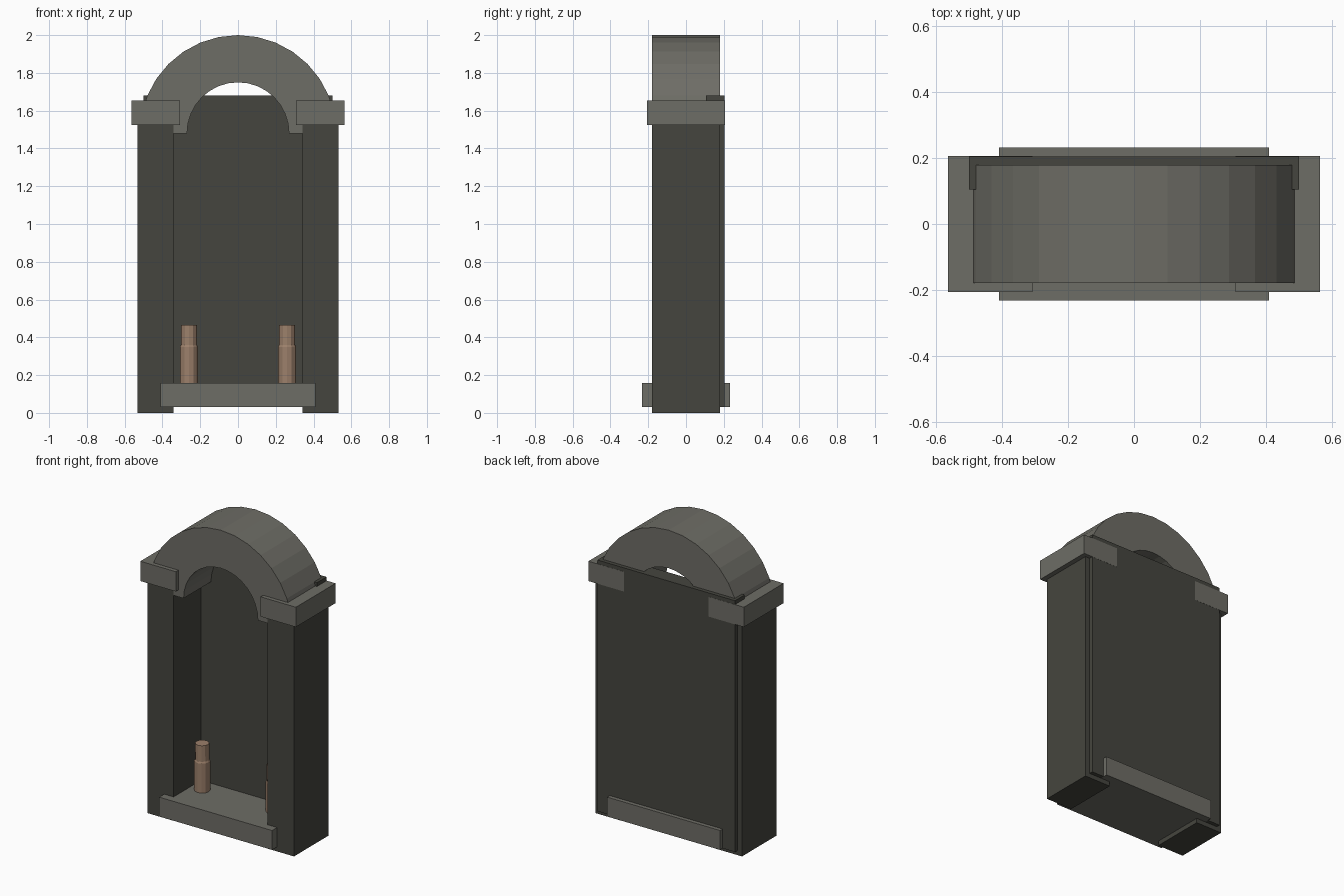
import bpy, bmesh, math

if "Cube" in bpy.data.objects:
    bpy.data.objects.remove(bpy.data.objects["Cube"])


def material(name, rgb):
    m = bpy.data.materials.new(name)
    m.diffuse_color = (*rgb, 1)
    m.use_nodes = True
    m.node_tree.nodes["Principled BSDF"].inputs["Base Color"].default_value = m.diffuse_color
    return m


DARK = material("dark_stone", (0.060, 0.060, 0.049))
GREY = material("grey_stone", (0.155, 0.153, 0.132))
WAX = material("tan_wax", (0.33, 0.215, 0.145))


def finish(name, bm, mat):
    bmesh.ops.recalc_face_normals(bm, faces=bm.faces[:])
    me = bpy.data.meshes.new(name)
    bm.to_mesh(me)
    bm.free()
    me.materials.append(mat)
    ob = bpy.data.objects.new(name, me)
    bpy.context.collection.objects.link(ob)
    return ob


def box(name, x, y, z, mat):
    bm = bmesh.new()
    bmesh.ops.create_cube(bm, size=1)
    for v in bm.verts:
        v.co = [r[0] + (c + 0.5) * (r[1] - r[0]) for c, r in zip(v.co, (x, y, z))]
    return finish(name, bm, mat)


def lathe(name, cx, cy, profile, sides, mat):
    # stacked rings of (radius, height), capped at both ends
    bm = bmesh.new()
    rings = [[bm.verts.new((cx + r * math.cos(2 * math.pi * i / sides),
                            cy + r * math.sin(2 * math.pi * i / sides), z))
              for i in range(sides)] for r, z in profile]
    for a, b in zip(rings, rings[1:]):
        for i in range(sides):
            j = (i + 1) % sides
            bm.faces.new((a[i], a[j], b[j], b[i]))
    bm.faces.new(rings[0])
    bm.faces.new(rings[-1])
    return finish(name, bm, mat)


def arch(name, r_in, r_out, zc, depth, segs, mat):
    # half ring extruded along y
    bm = bmesh.new()
    sections = []
    for i in range(segs + 1):
        a = math.pi * i / segs
        sections.append([bm.verts.new((r * math.cos(a), y, zc + r * math.sin(a)))
                         for r, y in ((r_in, -depth), (r_out, -depth),
                                      (r_out, depth), (r_in, depth))])
    for s, t in zip(sections, sections[1:]):
        for k in range(4):
            m = (k + 1) % 4
            bm.faces.new((s[k], s[m], t[m], t[k]))
    bm.faces.new(sections[0])
    bm.faces.new(sections[-1])
    return finish(name, bm, mat)


# Back wall, step and round arch
box("back_panel", (-0.5, 0.5), (0.105, 0.205), (0.03, 1.68), DARK)
box("base_step", (-0.41, 0.41), (-0.232, 0.232), (0.03, 0.157), GREY)
arch("round_arch", 0.27, 0.52, 1.48, 0.179, 16, GREY)

# Mirrored pillars, capitals and candles
for side, s in (("left", -1), ("right", 1)):
    box(side + "_pillar", sorted((s * 0.342, s * 0.533)), (-0.18, 0.18), (0, 1.6), DARK)
    box(side + "_capital", sorted((s * 0.308, s * 0.565)), (-0.206, 0.206), (1.525, 1.655), GREY)
    lathe(side + "_candle", s * 0.26, 0,
          [(0.048, 0.15), (0.048, 0.35), (0.043, 0.36), (0.042, 0.465)], 12, WAX)
